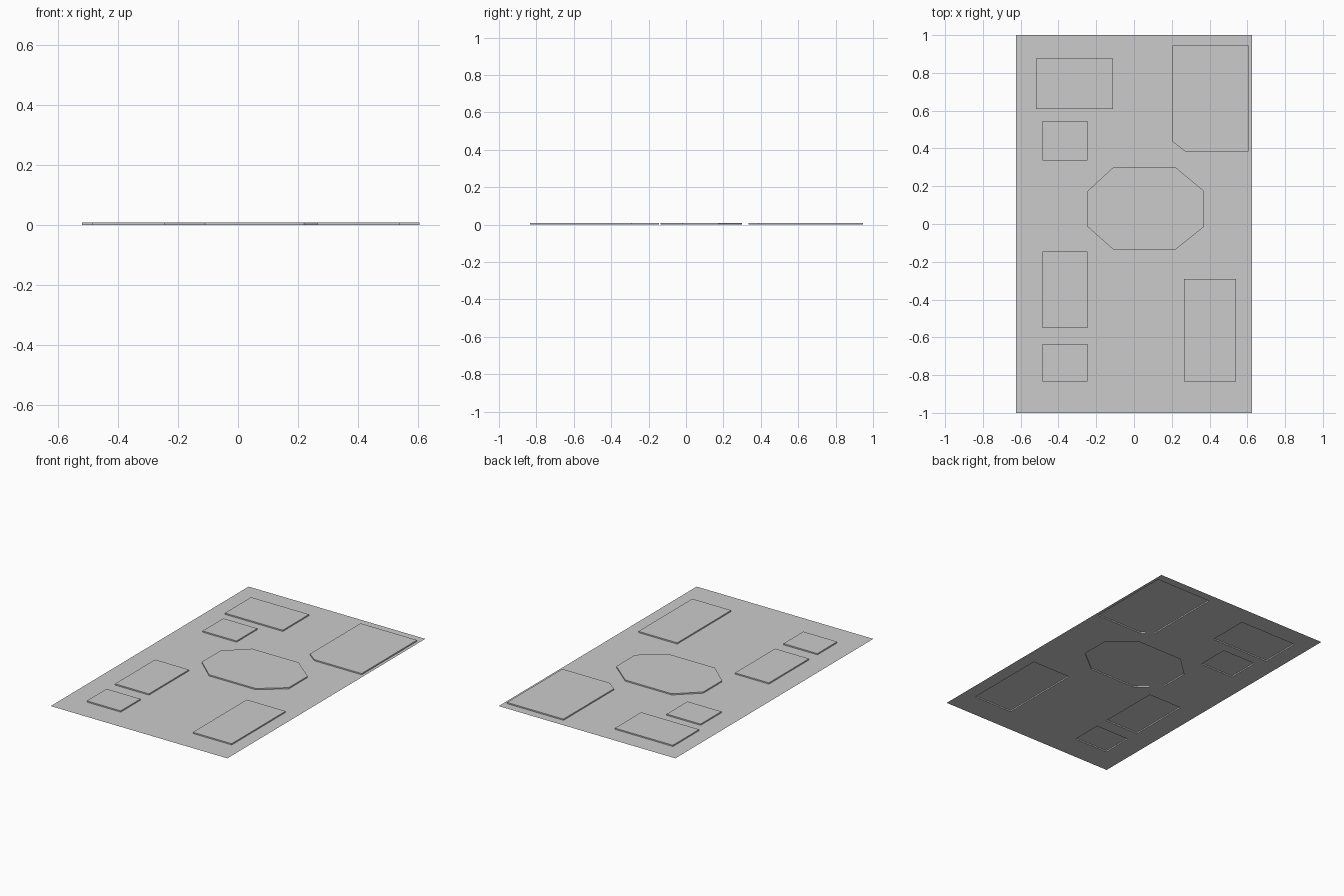
import bpy, bmesh

if "Cube" in bpy.data.objects:
    bpy.data.objects.remove(bpy.data.objects["Cube"])

HEIGHT = 0.008  # rise of the pressed panels above the sheet


def rect(x0, x1, y0, y1):
    return [(x0, y0), (x1, y0), (x1, y1), (x0, y1)]


def add_loop(bm, outline, z=0.0):
    verts = [bm.verts.new((x, y, z)) for x, y in outline]
    edges = [bm.edges.new((v, verts[(i + 1) % len(verts)])) for i, v in enumerate(verts)]
    return verts, edges


def finish(bm, name):
    mesh = bpy.data.meshes.new(name)
    bm.to_mesh(mesh)
    bm.free()
    obj = bpy.data.objects.new(name, mesh)
    bpy.context.collection.objects.link(obj)
    return obj


# Outlines of the raised areas
panels = {
    "back_left_panel": rect(-0.52, -0.11, 0.61, 0.875),
    "back_left_small_panel": rect(-0.485, -0.245, 0.335, 0.545),
    "front_left_panel": rect(-0.485, -0.245, -0.55, -0.145),
    "front_left_small_panel": rect(-0.485, -0.245, -0.835, -0.635),
    "front_right_panel": rect(0.265, 0.54, -0.835, -0.29),
    "back_right_panel": [(0.27, 0.385), (0.605, 0.385), (0.605, 0.945),
                         (0.205, 0.945), (0.205, 0.435)],
    "centre_octagon_panel": [(-0.11, -0.135), (0.22, -0.135), (0.37, -0.015), (0.37, 0.175),
                             (0.22, 0.30), (-0.11, 0.30), (-0.245, 0.175), (-0.245, -0.015)],
}

# Flat sheet, open beneath each raised panel
bm = bmesh.new()
loops = []
for outline in [rect(-0.625, 0.625, -1, 1)] + list(panels.values()):
    loops += add_loop(bm, outline)[1]
bmesh.ops.triangle_fill(bm, use_beauty=True, use_dissolve=False, edges=loops, normal=(0, 0, 1))
for f in bm.faces:
    f.normal_update()
    if f.normal.z < 0:
        f.normal_flip()
finish(bm, "base_sheet")

# Raised panels: side walls and a flat top
for name, outline in panels.items():
    bm = bmesh.new()
    low, _ = add_loop(bm, outline)
    high, _ = add_loop(bm, outline, HEIGHT)
    n = len(low)
    for i in range(n):
        j = (i + 1) % n
        bm.faces.new((low[i], low[j], high[j], high[i]))
    bm.faces.new(high)
    finish(bm, name)
